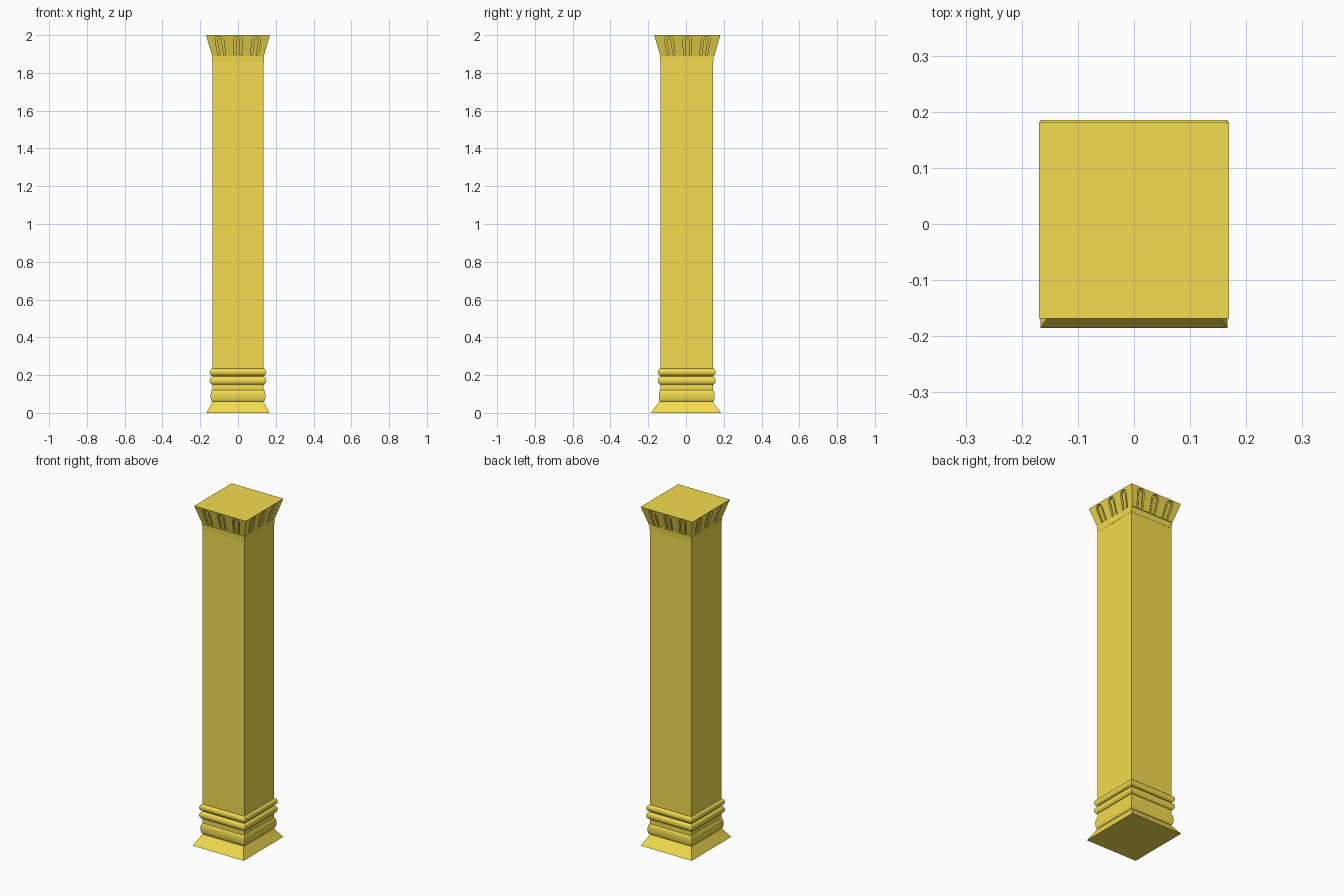
import bpy, bmesh, math
from mathutils import Vector

if "Cube" in bpy.data.objects:
    bpy.data.objects.remove(bpy.data.objects["Cube"])

gold = bpy.data.materials.new("gold")
gold.diffuse_color = (0.9, 0.72, 0.08, 1)
gold.use_nodes = True
gold.node_tree.nodes["Principled BSDF"].inputs["Base Color"].default_value = gold.diffuse_color


def make_object(name, bm):
    bmesh.ops.recalc_face_normals(bm, faces=bm.faces)
    mesh = bpy.data.meshes.new(name)
    bm.to_mesh(mesh)
    bm.free()
    mesh.materials.append(gold)
    ob = bpy.data.objects.new(name, mesh)
    bpy.context.collection.objects.link(ob)
    return ob


def square_stack(name, rows, cy=0.0):
    """Loft rectangles given as (z, half width, half depth)."""
    bm = bmesh.new()
    rings = [[bm.verts.new((sx * hx, cy + sy * hy, z))
              for sx, sy in ((-1, -1), (1, -1), (1, 1), (-1, 1))]
             for z, hx, hy in rows]
    for a, b in zip(rings, rings[1:]):
        for i in range(4):
            j = (i + 1) % 4
            bm.faces.new((a[i], a[j], b[j], b[i]))
    bm.faces.new(rings[0])
    bm.faces.new(rings[-1])
    return make_object(name, bm)


HX, HY, CY = 0.136, 0.139, 0.004


def torus_rows(z0, z1, bulge, n=8):
    return [(z0 + (z1 - z0) * (1 - math.cos(math.pi * i / n)) / 2,
             HX + bulge * math.sin(math.pi * i / n),
             HY + bulge * math.sin(math.pi * i / n)) for i in range(n + 1)]


# Flared foot
square_stack("foot", [(0, 0.167, 0.185), (0.06, 0.134, 0.141)])

# Base mouldings: low cushion and two rounded bands
square_stack("base_moulding",
             torus_rows(0.06, 0.122, 0.009)
             + torus_rows(0.15, 0.192, 0.014)
             + torus_rows(0.197, 0.235, 0.014), CY)

# Shaft and neck band
square_stack("shaft", [(0.235, HX, HY), (1.857, HX, HY)], CY)
square_stack("neck", [(1.857, HX + .001, HY + .001), (1.89, HX + .002, HY + .003)], CY)

# Flared capital
Z0, Z1, CAPY = 1.89, 2.0, 0.007
BX, BY, FLARE = 0.137, 0.143, 0.032
capital = square_stack("capital", [(Z0, BX, BY), (Z1, BX + FLARE, BY + FLARE)], CAPY)


def arch_prisms(name, half, v0, v1, d0, d1):
    """Three round-topped prisms on each sloping side, fanning outward."""
    bm = bmesh.new()
    outline = [(-half, v0), (half, v0)]
    outline += [(half * math.cos(math.pi * k / 8),
                 v1 - half + half * math.sin(math.pi * k / 8)) for k in range(9)]
    for side in range(4):
        ang = side * math.pi / 2
        out = Vector((math.sin(ang), -math.cos(ang), 0))
        along = Vector((math.cos(ang), math.sin(ang), 0))
        reach = BY if side % 2 == 0 else BX
        for centre in (-0.085, 0, 0.085):
            layers = []
            for d in (d0, d1):
                layer = []
                for u, v in outline:
                    t = v / (Z1 - Z0)
                    p = along * ((centre + u) * (1 + 0.2 * t))
                    p += out * (reach + FLARE * t + d)
                    layer.append(bm.verts.new(p + Vector((0, CAPY, Z0 + v))))
                layers.append(layer)
            a, b = layers
            bm.faces.new(a)
            bm.faces.new(b)
            for i in range(len(a)):
                j = (i + 1) % len(a)
                bm.faces.new((a[i], a[j], b[j], b[i]))
    return make_object(name, bm)


# Arched recesses cut into the capital, each holding a slim tongue
cutter = arch_prisms("recess_cutter", 0.020, 0.006, 0.104, -0.012, 0.02)
cutter.hide_render = True
cutter.hide_set(True)
cut = capital.modifiers.new("recesses", 'BOOLEAN')
cut.operation = 'DIFFERENCE'
cut.solver = 'EXACT'
cut.object = cutter
arch_prisms("recess_tongues", 0.010, 0.004, 0.092, -0.016, -0.002)
